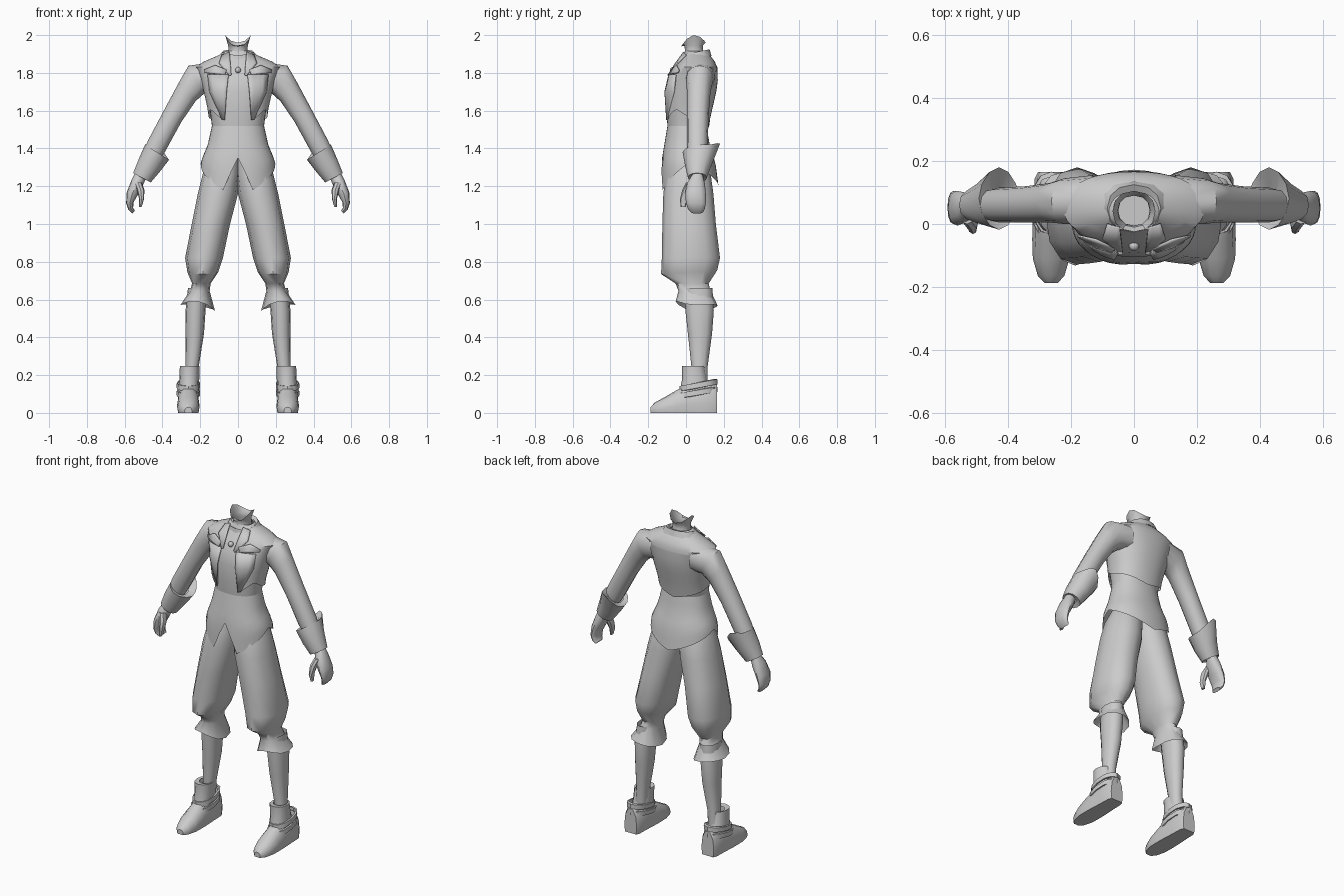
import bpy, bmesh, math

if "Cube" in bpy.data.objects:
    bpy.data.objects.remove(bpy.data.objects["Cube"])

GREY = bpy.data.materials.new("plain_grey")
GREY.diffuse_color = (0.6, 0.6, 0.6, 1)
GREY.use_nodes = True
GREY.node_tree.nodes["Principled BSDF"].inputs["Base Color"].default_value = GREY.diffuse_color
RAD = math.radians


def spow(v, p):
    return math.copysign(abs(v) ** p, v)


def lerp_table(t, table):
    """Linear lookup in rows of (key, values...), keys rising."""
    if t <= table[0][0]:
        return table[0][1:]
    for a, b in zip(table, table[1:]):
        if t <= b[0]:
            f = (t - a[0]) / (b[0] - a[0])
            return [u + (v - u) * f for u, v in zip(a[1:], b[1:])]
    return table[-1][1:]


def skin(name, rows, closed=True, caps=(False, False), mirror=True):
    """Join rows of points with quads."""
    bm = bmesh.new()
    vs = [[bm.verts.new(p) for p in r] for r in rows]
    n = len(rows[0])
    for a, b in zip(vs, vs[1:]):
        for i in range(n if closed else n - 1):
            j = (i + 1) % n
            bm.faces.new((a[i], a[j], b[j], b[i]))
    for cap, row in zip(caps, (vs[0], vs[-1])):
        if cap:
            bm.faces.new(row)
    bmesh.ops.remove_doubles(bm, verts=bm.verts, dist=0.0005)
    bmesh.ops.recalc_face_normals(bm, faces=bm.faces)
    me = bpy.data.meshes.new(name)
    bm.to_mesh(me)
    bm.free()
    me.materials.append(GREY)
    ob = bpy.data.objects.new(name, me)
    bpy.context.collection.objects.link(ob)
    if mirror:
        ob.modifiers.new("mirror", 'MIRROR').use_mirror_merge = False
    return ob


def ring(x0, z0, x1, z1, yf, yb, n=12, p=0.9, tilt=0.0, hem=None):
    """Oval between two side points; angle 0 faces front."""
    out = []
    for i in range(n):
        a = 2 * math.pi * i / n
        s, c = spow(math.sin(a), p), spow(math.cos(a), p)
        z = (z0 + z1) / 2 + (z1 - z0) / 2 * s - tilt * c
        if hem:
            z += hem(i * 360 / n)
        out.append(((x0 + x1) / 2 + (x1 - x0) / 2 * s, (yf + yb) / 2 - (yb - yf) / 2 * c, z))
    return out


def level(z, x0, x1, yf, yb, **k):
    return ring(x0, z, x1, z, yf, yb, **k)


# Torso profile: height, half width, front, back
TORSO = [(1.18, .205, -.132, .175), (1.33, .197, -.13, .155), (1.42, .16, -.115, .125),
         (1.52, .138, -.098, .108), (1.60, .148, -.105, .128), (1.70, .175, -.105, .155),
         (1.77, .195, -.092, .166), (1.83, .225, -.058, .166), (1.86, .18, -.035, .152),
         (1.89, .11, -.015, .13), (1.915, .065, -.005, .10)]


def body_point(deg, z, off=0.0):
    w, f, b = lerp_table(z, TORSO)
    s, c = spow(math.sin(RAD(deg)), .9), spow(math.cos(RAD(deg)), .9)
    return ((w + off) * s, (f + b) / 2 - ((b - f) / 2 + off) * c, z)


def front_point(x, z, off):
    """Point on the chest at x, z, lifted by off."""
    w, f, b = lerp_table(z, TORSO)
    s = min(abs(x) / w, 1) ** (1 / .9)
    c = math.sqrt(max(0, 1 - s * s)) ** .9
    return (x, (f + b) / 2 - (b - f) / 2 * c - off, z)


def plate(name, edge_a, edge_b, off, steps=4):
    """Thin cloth piece on the chest between two matching edges."""
    rows = []
    for (xa, za), (xb, zb) in zip(edge_a, edge_b):
        rows.append([front_point(xa + (xb - xa) * i / steps, za + (zb - za) * i / steps, off)
                     for i in range(steps + 1)])
    ob = skin(name, rows, closed=False)
    so = ob.modifiers.new("thickness", 'SOLIDIFY')
    so.thickness, so.offset = .006, 0


# Waistcoat: torso above, pointed skirt with front slit below
DEG = [i * 10 for i in range(36)]
skin("torso", [[body_point(d, r[0]) for d in DEG] for r in TORSO[3:]], mirror=False)
SKIRT = [(0, 1.35), (20, 1.18), (90, 1.32), (180, 1.20)]
rows = []
for k in range(7):
    row = []
    for d in DEG:
        h = lerp_table(min(d, 360 - d), SKIRT)[0]
        row.append(body_point(d, 1.52 + (h - 1.52) * k / 6))
    rows.append(row)
skin("waistcoat_skirt", rows, mirror=False)

# Short jacket, open at the front
JACKET = [(28, 1.55), (62, 1.61), (90, 1.57), (180, 1.51)]
rows = []
for k in range(7):
    row = []
    for i in range(33):
        d = 28 + 304 * i / 32
        h = lerp_table(min(d, 360 - d), JACKET)[0]
        row.append(body_point(d, h + (1.81 - h) * k / 6, .010 * (1 - k / 6) + .002))
    rows.append(row)
skin("short_jacket", rows, closed=False, mirror=False)

# Lapels, chest flaps and front panels
plate("lapel", [(.045, 1.91), (.04, 1.85), (.035, 1.79)],
      [(.085, 1.895), (.10, 1.85), (.045, 1.785)], .014)
plate("chest_flap", [(.06, 1.815), (.12, 1.84), (.18, 1.815)],
      [(.07, 1.79), (.12, 1.795), (.175, 1.80)], .014)
plate("jacket_front", [(.05, 1.79), (.06, 1.70), (.07, 1.55)],
      [(.16, 1.79), (.15, 1.70), (.085, 1.555)], .012)

# Neck with notched rim, stand collar and button
rim = lambda d: .04 * math.sin(RAD(d)) ** 2 - .02 * max(0, math.cos(RAD(d)))
skin("neck", [level(1.86, -.06, .06, -.02, .105), level(1.92, -.05, .05, -.005, .09),
              level(1.945, -.052, .052, -.01, .09),
              level(1.96, -.068, .068, -.025, .105, hem=rim)],
     caps=(True, False), mirror=False)
skin("stand_collar", [level(1.875, -.115, .115, -.03, .135, tilt=.015),
                      level(1.91, -.085, .085, -.025, .125, tilt=.015),
                      level(1.90, -.06, .06, -.01, .10, tilt=.012)], mirror=False)
bpy.ops.mesh.primitive_uv_sphere_add(segments=10, ring_count=6, radius=.016,
                                     location=(0, -.07, 1.815))
button = bpy.context.object
button.name = "neck_button"
button.data.materials.append(GREY)

# Sleeve, shoulder to wrist
skin("sleeve", [ring(.12, 1.70, .14, 1.855, .0, .155), ring(.18, 1.69, .262, 1.838, .0, .145),
                ring(.225, 1.65, .31, 1.755, .005, .13), ring(.30, 1.54, .385, 1.615, .005, .12),
                ring(.385, 1.385, .475, 1.445, .005, .115),
                ring(.475, 1.24, .545, 1.285, .025, .095)])

# Flared cuff with a point at the back
spike = lambda d: .045 * max(0, -math.cos(RAD(d))) ** 3
skin("sleeve_cuff", [ring(.40, 1.35, .465, 1.39, .015, .11),
                     ring(.365, 1.34, .492, 1.42, -.018, .18, p=1.1, hem=spike),
                     ring(.415, 1.275, .525, 1.345, -.005, .135),
                     ring(.462, 1.22, .555, 1.27, .01, .11),
                     ring(.485, 1.24, .535, 1.265, .03, .09)])

# Curled hand and thumb
skin("hand", [ring(.488, 1.24, .545, 1.27, .03, .09), ring(.505, 1.20, .565, 1.23, .005, .10),
              ring(.53, 1.155, .59, 1.165, -.005, .105), ring(.553, 1.115, .592, 1.11, .0, .105),
              ring(.555, 1.085, .58, 1.075, .01, .10), ring(.545, 1.07, .56, 1.055, .025, .09)],
     caps=(True, True))
skin("thumb", [level(1.22, .51, .55, .0, .05, n=8), level(1.18, .495, .535, -.02, .03, n=8),
               level(1.13, .498, .523, -.032, .008, n=8),
               level(1.09, .51, .525, -.028, -.002, n=8)], caps=(True, True))

# Baggy breeches with a flared hem below the knee
frill = lambda d: (.035 * max(0, math.cos(RAD(d))) ** 2 + .012 * max(0, -math.cos(RAD(d))))
skin("breeches", [level(1.38, -.01, .13, -.07, .08), level(1.27, -.01, .185, -.105, .13),
                  level(1.16, .0, .213, -.12, .145), level(1.0, .042, .245, -.125, .158),
                  level(.82, .08, .28, -.128, .18), level(.745, .105, .268, -.132, .165, tilt=.01),
                  level(.685, .145, .243, -.055, .12), level(.645, .15, .255, -.04, .13),
                  ring(.122, .54, .305, .57, -.055, .168, hem=frill),
                  level(.63, .17, .25, -.02, .12)], caps=(True, False))

# Stockinged lower leg
skin("lower_leg", [level(.66, .165, .265, -.01, .14), level(.54, .172, .278, -.003, .147),
                   level(.42, .18, .277, .01, .138), level(.25, .207, .277, .028, .115),
                   level(.12, .215, .29, .03, .115)])

# Shoe body, heel to toe: y, half width, top height
SHOE = [(-.188, .02, .03), (-.165, .042, .055), (-.11, .058, .085), (-.05, .06, .12),
        (0, .059, .145), (.08, .054, .16), (.145, .052, .165), (.165, .042, .15)]
ARCH = [(-.9, 0), (-1, .3), (-.85, .7), (-.45, .95), (0, 1), (.45, .95), (.85, .7), (1, .3), (.9, 0)]
skin("shoe", [[(.263 + w * u, y, h * v) for u, v in ARCH] for y, w, h in SHOE],
     caps=(True, True))

# Ankle collar and straps
skin("ankle_collar", [level(.11, .208, .315, -.035, .135), level(.18, .205, .31, -.02, .11),
                      level(.247, .205, .308, -.022, .10), level(.243, .215, .29, .01, .10)])
for i, (z, f) in enumerate([(.105, -.055), (.145, -.035)]):
    skin(f"ankle_strap_{i + 1}", [level(z - .014, .205, .32, f + .015, .15, tilt=.018),
                                  level(z - .012, .200, .326, f, .166, tilt=.018),
                                  level(z + .015, .200, .324, f, .166, tilt=.018),
                                  level(z + .017, .21, .315, f + .02, .15, tilt=.018)])

# Smooth cloth with crisp hems
bpy.ops.object.select_all(action='SELECT')
bpy.context.view_layer.objects.active = button
bpy.ops.object.shade_smooth_by_angle(angle=RAD(40))
